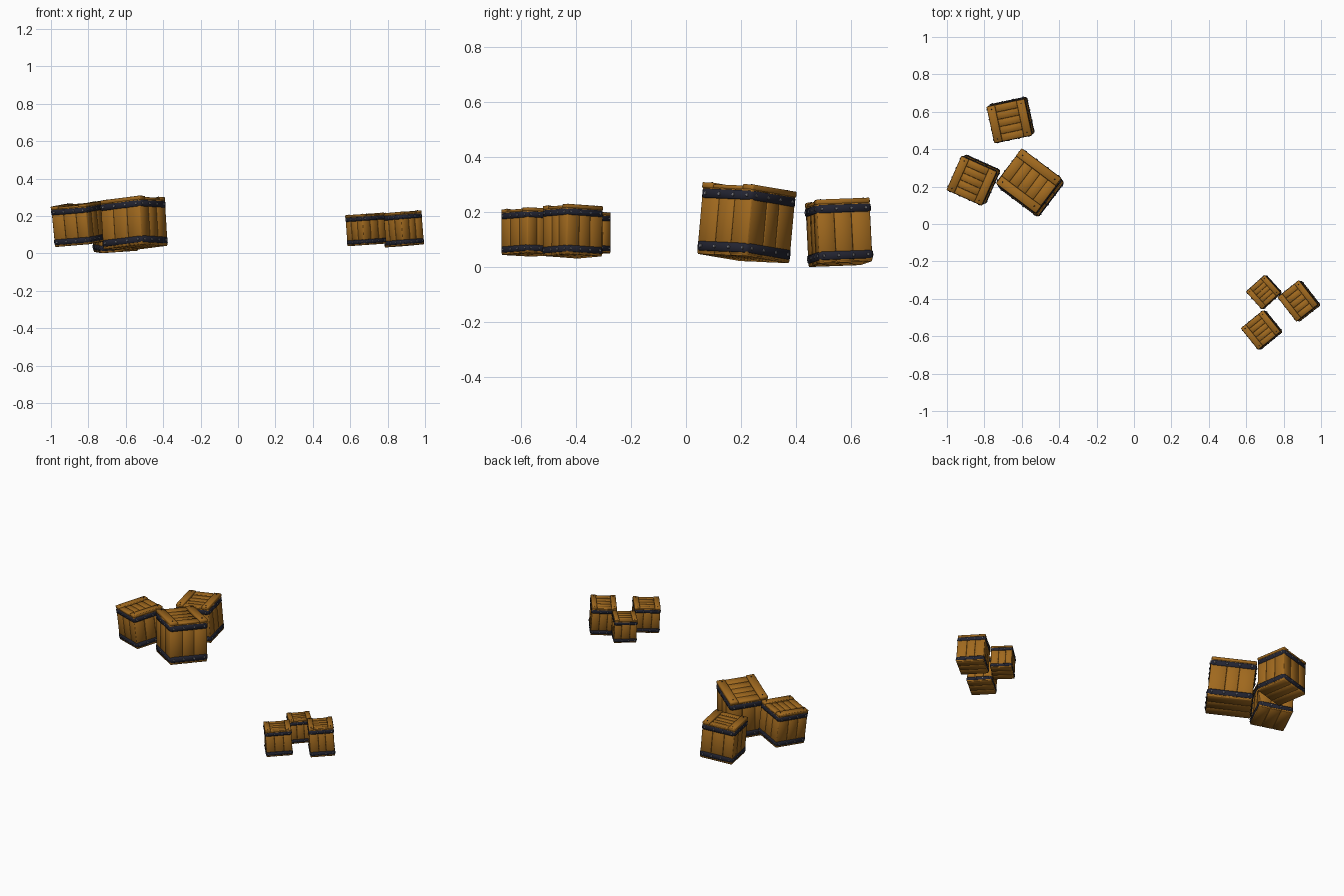
import bpy, bmesh, math, random
from mathutils import Matrix, Vector

if "Cube" in bpy.data.objects:
    bpy.data.objects.remove(bpy.data.objects["Cube"])

random.seed(4)


def material(name, rgb):
    m = bpy.data.materials.new(name)
    m.diffuse_color = (*rgb, 1)
    m.use_nodes = True
    m.node_tree.nodes["Principled BSDF"].inputs["Base Color"].default_value = m.diffuse_color
    return m


WOOD = material("warm wood", (0.35, 0.14, 0.013))
IRON = material("dark iron", (0.016, 0.017, 0.030))
RIVET = material("rivet grey", (0.17, 0.17, 0.19))


def box(bm, lo, hi, bevel=0.012, rot=None):
    """Bevelled box between two corners, optionally rotated."""
    lo, hi = Vector(lo), Vector(hi)
    part = bmesh.new()
    bmesh.ops.create_cube(part, size=1)
    for v in part.verts:
        v.co = Vector(((lo[i] + hi[i]) / 2 + v.co[i] * (hi[i] - lo[i]) for i in range(3)))
    if bevel:
        bmesh.ops.bevel(part, geom=part.edges[:], offset=bevel, segments=1, affect='EDGES')
    if rot:
        part.transform(rot)
    tmp = bpy.data.meshes.new("tmp")
    part.to_mesh(tmp)
    part.free()
    bm.from_mesh(tmp)
    bpy.data.meshes.remove(tmp)


def band(bm, z0, z1, r=0.497, inner=0.455, c=0.045):
    """Square iron hoop with chamfered corners and edges."""
    def ring(s, z):
        k = s - c
        pts = [(k, -s), (s, -k), (s, k), (k, s), (-k, s), (-s, k), (-s, -k), (-k, -s)]
        return [bm.verts.new((x, y, z)) for x, y in pts]
    e = 0.016
    rings = [ring(inner, z0), ring(r - e, z0), ring(r, z0 + e),
             ring(r, z1 - e), ring(r - e, z1), ring(inner, z1)]
    for a, b in zip(rings, rings[1:]):
        for i in range(8):
            j = (i + 1) % 8
            bm.faces.new((a[i], a[j], b[j], b[i]))


def stud(bm, m, r):
    bmesh.ops.create_cone(bm, cap_ends=True, segments=6, radius1=r, radius2=r * 0.65,
                          depth=0.02, matrix=m)


def finish(bm, name, mat, place, smooth=True):
    me = bpy.data.meshes.new(name)
    for f in bm.faces:
        f.smooth = smooth
    bm.to_mesh(me)
    bm.free()
    me.materials.append(mat)
    ob = bpy.data.objects.new(name, me)
    me.transform(place)
    bpy.context.collection.objects.link(ob)


def crate(tag, pos, size, angle, lean):
    tilt = Vector((0, 0, 1)).rotation_difference(Vector((lean[0], lean[1], 1)))
    place = (Matrix.Translation(pos) @ tilt.to_matrix().to_4x4()
             @ Matrix.Rotation(math.radians(angle), 4, 'Z') @ Matrix.Diagonal((*size, 1)))

    # solid core behind the plank gaps
    bm = bmesh.new()
    box(bm, (-.46, -.46, -.48), (.46, .46, .43), 0)
    finish(bm, tag + "_core", WOOD, place, False)

    # three upright planks on each side
    bm = bmesh.new()
    for s in range(4):
        rot = Matrix.Rotation(s * math.pi / 2, 4, 'Z')
        cuts = [-.478, -.16 + random.uniform(-.03, .03), .16 + random.uniform(-.03, .03), .478]
        for i in range(3):
            box(bm, (cuts[i] + .001, -.484 + random.uniform(0, .006), -.485),
                (cuts[i + 1] - .001, -.44, .43), .014, rot)
    finish(bm, tag + "_side_planks", WOOD, place)

    # floor planks
    bm = bmesh.new()
    for i in range(3):
        y = -.475 + i * .3167
        box(bm, (-.475, y + .001, -.5), (.475, y + .3157, -.46))
    finish(bm, tag + "_floor", WOOD, place)

    # lid: inner boards, end boards and two raised battens
    bm = bmesh.new()
    for i in range(3):
        x = -.29 + i * .1933
        box(bm, (x + .001, -.278, .41), (x + .192, .278, .452))
    for s in (-1, 1):
        box(bm, (min(s * .291, s * .485), -.278, .41), (max(s * .291, s * .485), .278, .467))
        j = random.uniform(-.008, .008)
        box(bm, (-.485 + j, min(s * .279, s * .488), .41), (.485 + j, max(s * .279, s * .488), .488))
    finish(bm, tag + "_lid", WOOD, place)

    # iron hoops
    bm = bmesh.new()
    band(bm, -.452, -.322)
    band(bm, .275, .402)
    finish(bm, tag + "_iron_bands", IRON, place)

    # rivets on hoops, nails on battens
    bm = bmesh.new()
    for s in range(4):
        rot = Matrix.Rotation(s * math.pi / 2, 4, 'Z')
        for z in (-.387, .3385):
            for x in (-.4, -.135, .135, .4):
                stud(bm, rot @ Matrix.Translation((x, -.502, z)) @ Matrix.Rotation(math.pi / 2, 4, 'X'), .03)
    finish(bm, tag + "_rivets", RIVET, place, False)
    bm = bmesh.new()
    for x in (-.39, .39):
        for y in (-.38, .38):
            stud(bm, Matrix.Translation((x, y, .492)), .016)
    finish(bm, tag + "_lid_nails", IRON, place, False)


# name, centre, size, turn, lean of the upright axis
CRATES = [
    ("back_crate", (-.66, .556, .128), (.205, .212, .235), 102, (-.06, -.05)),
    ("left_crate", (-.858, .235, .158), (.205, .212, .22), 66, (-.10, -.04)),
    ("large_crate", (-.556, .22, .163), (.275, .238, .265), -37, (-.06, .09)),
    ("small_crate", (.695, -.364, .125), (.13, .138, .15), -48, (-.06, .0)),
    ("right_crate", (.882, -.412, .132), (.17, .15, .185), -52, (-.08, .01)),
    ("front_crate", (.683, -.567, .129), (.152, .158, .168), -51, (-.07, .0)),
]
for c in CRATES:
    crate(*c)
